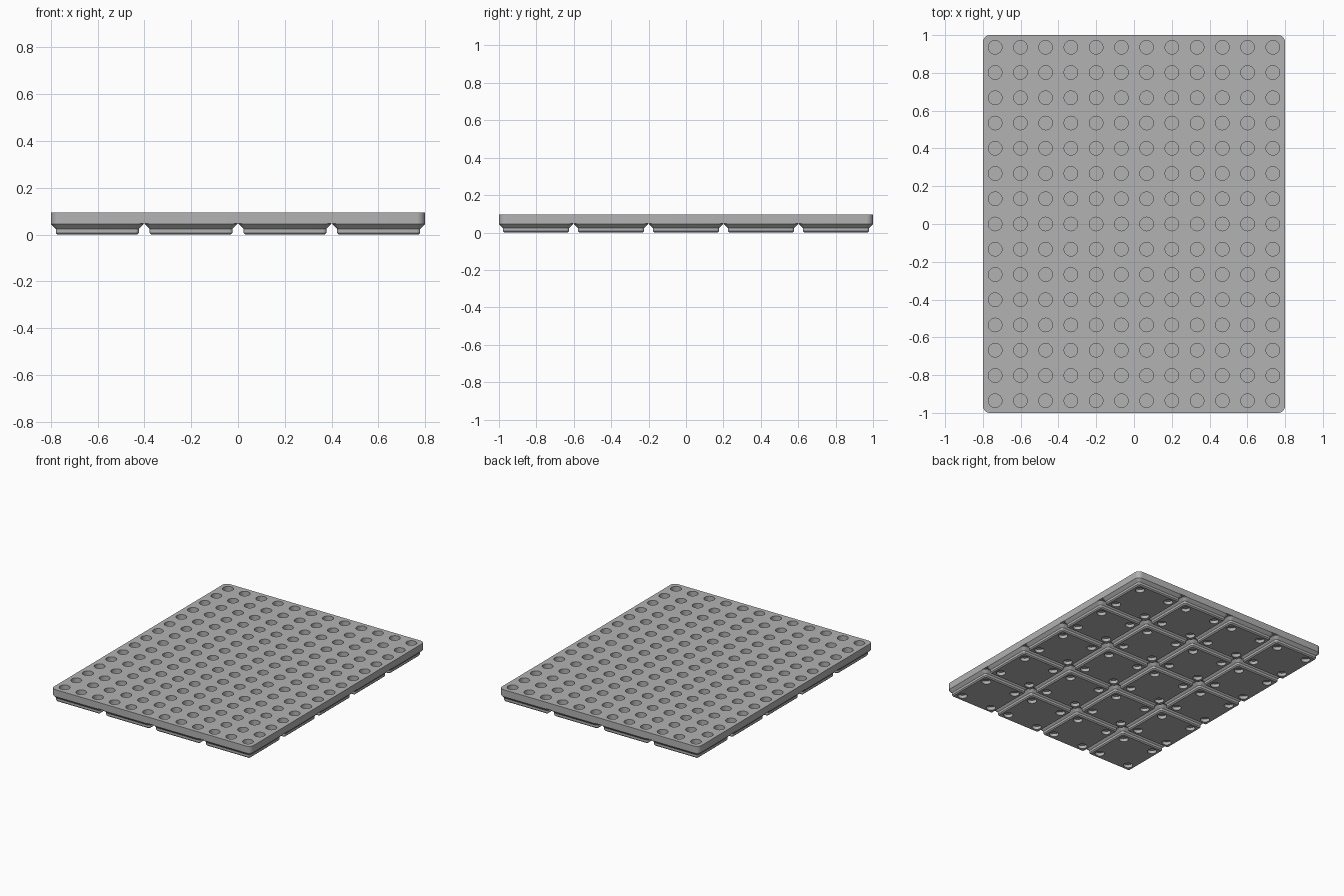
import bpy, bmesh
from math import cos, sin, pi

cube = bpy.data.objects.get("Cube")
if cube:
    bpy.data.objects.remove(cube)

MM = 2 / 209.5            # millimetre in scene units
PITCH = 42 * MM           # foot grid spacing
COLS, ROWS = 4, 5
HALF_X, HALF_Y = 83.75 * MM, 1.0

grey = bpy.data.materials.new("grey plastic")
grey.use_nodes = True
colour = (0.45, 0.45, 0.45, 1)
grey.diffuse_color = colour
grey.node_tree.nodes["Principled BSDF"].inputs["Base Color"].default_value = colour


def rounded_rect(hx, hy, r, steps=8):
    """Outline of a rectangle with round corners."""
    pts = []
    for i, (sx, sy) in enumerate([(1, 1), (-1, 1), (-1, -1), (1, -1)]):
        for k in range(steps + 1):
            a = (i + k / steps) * pi / 2
            pts.append((sx * (hx - r) + r * cos(a), sy * (hy - r) + r * sin(a)))
    return pts


def loft(bm, layers, centre=(0, 0)):
    """Closed solid through outlines given as (z, points)."""
    rings = [[bm.verts.new((x + centre[0], y + centre[1], z)) for x, y in pts]
             for z, pts in layers]
    n = len(rings[0])
    for low, high in zip(rings, rings[1:]):
        for i in range(n):
            j = (i + 1) % n
            bm.faces.new((low[i], low[j], high[j], high[i]))
    bm.faces.new(rings[0][::-1])
    bm.faces.new(rings[-1])


def finish(bm, name):
    mesh = bpy.data.meshes.new(name)
    bm.to_mesh(mesh)
    bm.free()
    mesh.materials.append(grey)
    obj = bpy.data.objects.new(name, mesh)
    bpy.context.collection.objects.link(obj)
    return obj


def circle(r, n=32):
    return [(r * cos(2 * pi * i / n), r * sin(2 * pi * i / n)) for i in range(n)]


def drill(obj, centres, layers):
    """Cut one round hole at every centre."""
    bm = bmesh.new()
    for c in centres:
        loft(bm, [(z, circle(r)) for z, r in layers], c)
    cutter = finish(bm, obj.name + "_cutter")
    cutter.hide_render = True
    mod = obj.modifiers.new("holes", "BOOLEAN")
    mod.object = cutter
    mod.solver = "EXACT"
    activate(obj)
    bpy.ops.object.modifier_apply(modifier=mod.name)
    bpy.data.objects.remove(cutter)


def activate(obj):
    bpy.ops.object.select_all(action="DESELECT")
    bpy.context.view_layer.objects.active = obj
    obj.select_set(True)


def spread(count, step):
    return [(i - (count - 1) / 2) * step for i in range(count)]


# Top plate with a grid of round pockets
top, bottom = 10 * MM, 5 * MM
bm = bmesh.new()
outline = rounded_rect(HALF_X, HALF_Y, 3.75 * MM)
loft(bm, [(bottom, outline), (top, outline)])
plate = finish(bm, "plate")
pockets = [(x, y) for x in spread(COLS * 3, PITCH / 3) for y in spread(ROWS * 3, PITCH / 3)]
drill(plate, pockets, [(top - 0.035, 0.036), (top + 0.01, 0.036)])

# One stepped foot with four magnet holes
bm = bmesh.new()
profile = [(0, 17.8, 0.8), (0.8, 18.6, 1.6), (2.6, 18.6, 1.6), (4.75, 20.75, 3.75), (5, 20.75, 3.75)]
loft(bm, [(z * MM, rounded_rect(h * MM, h * MM, r * MM)) for z, h, r in profile])
foot = finish(bm, "foot")
magnets = [(sx * 13 * MM, sy * 13 * MM) for sx in (-1, 1) for sy in (-1, 1)]
drill(foot, magnets, [(-0.01, 3.25 * MM), (2.4 * MM, 3.25 * MM)])

for obj in (plate, foot):
    activate(obj)
    bpy.ops.object.shade_smooth_by_angle(angle=pi / 6)

# Repeat the foot under every cell
cells = [(x, y) for x in spread(COLS, PITCH) for y in spread(ROWS, PITCH)]
for i, (x, y) in enumerate(cells):
    tile = foot if i == 0 else foot.copy()
    if i:
        bpy.context.collection.objects.link(tile)
    tile.name = f"foot_{i + 1}"
    tile.location = (x, y, 0)
